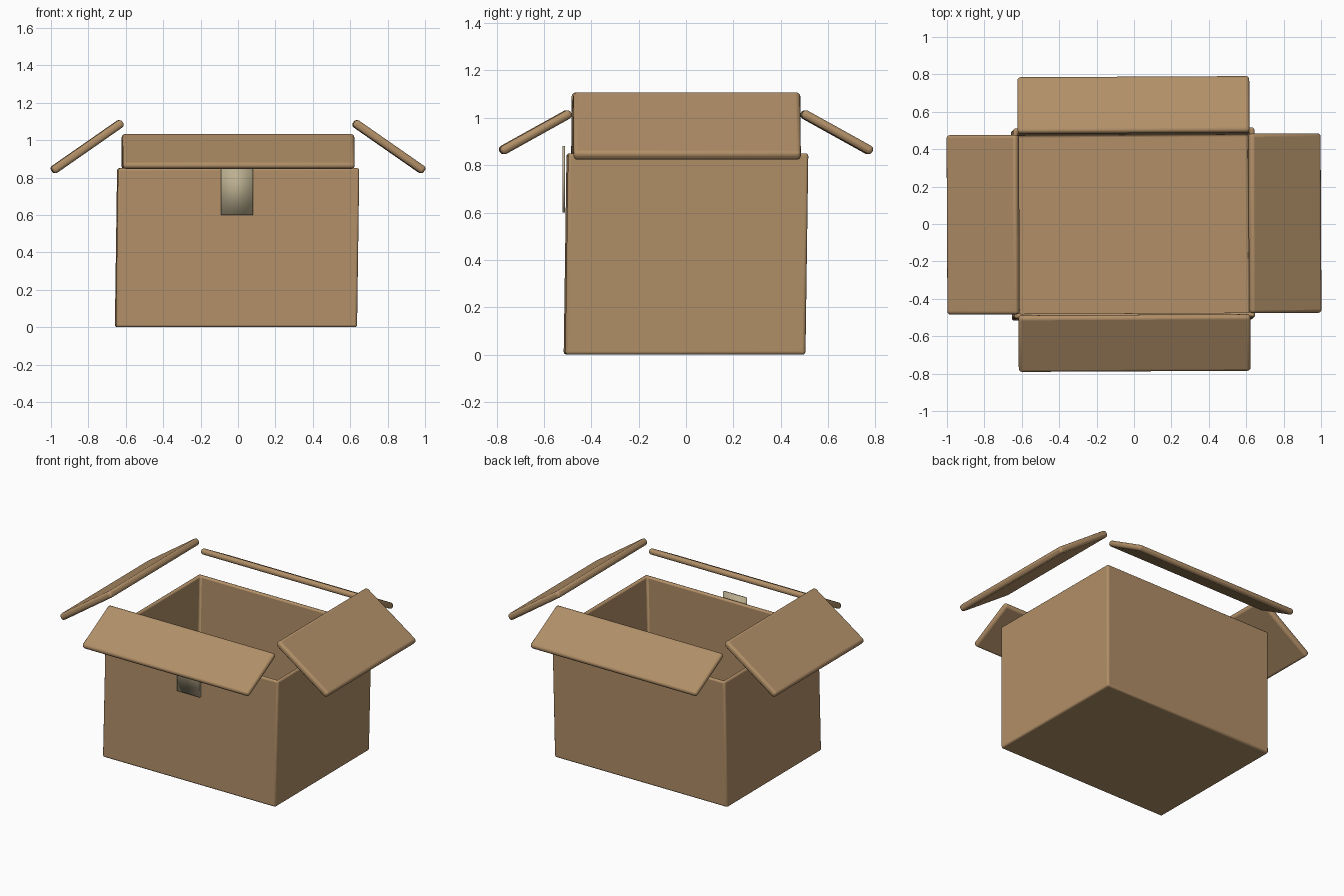
import bpy, bmesh, math
from mathutils import Matrix, Vector

if "Cube" in bpy.data.objects:
    bpy.data.objects.remove(bpy.data.objects["Cube"], do_unlink=True)


def material(name, color):
    m = bpy.data.materials.new(name)
    m.use_nodes = True
    m.diffuse_color = color
    bsdf = m.node_tree.nodes["Principled BSDF"]
    bsdf.inputs["Base Color"].default_value = color
    bsdf.inputs["Roughness"].default_value = 0.8
    return m


cardboard = material("cardboard brown", (0.44, 0.275, 0.137, 1))
tape_tan = material("tape beige", (0.50, 0.43, 0.28, 1))
TWIST = Matrix.Rotation(0.005, 4, 'Z')  # the carton sits very slightly turned


def box(size, center):
    bm = bmesh.new()
    bmesh.ops.create_cube(bm, size=1)
    bmesh.ops.scale(bm, vec=size, verts=bm.verts)
    bmesh.ops.translate(bm, vec=center, verts=bm.verts)
    return bm


def finish(bm, name, mat, bevel=0):
    bmesh.ops.recalc_face_normals(bm, faces=bm.faces)
    mesh = bpy.data.meshes.new(name)
    bm.to_mesh(mesh)
    bm.free()
    mesh.materials.append(mat)
    ob = bpy.data.objects.new(name, mesh)
    bpy.context.collection.objects.link(ob)
    bpy.ops.object.select_all(action='DESELECT')
    ob.select_set(True)
    bpy.context.view_layer.objects.active = ob
    if bevel:
        mod = ob.modifiers.new("rounded edges", 'BEVEL')
        mod.width = bevel
        mod.segments = 3
        bpy.ops.object.shade_smooth_by_angle(angle=math.radians(40))
    else:
        bpy.ops.object.shade_smooth()
    return ob


# Open carton: hollowed block, leaning slightly
WALL, HEIGHT = 0.035, 0.85
bm = box((1.29, 1.015, HEIGHT), (0, 0, HEIGHT / 2))
top = max(bm.faces, key=lambda f: f.calc_center_median().z)
bmesh.ops.inset_region(bm, faces=[top], thickness=WALL)
hole = bmesh.ops.extrude_discrete_faces(bm, faces=[top])["faces"][0]
bmesh.ops.translate(bm, vec=(0, 0, WALL - HEIGHT), verts=hole.verts)
for v in bm.verts:
    lean = 0.012 * (v.co.z / HEIGHT - 0.5)
    v.co += Vector((lean - 0.005, lean, 0))
bm.transform(TWIST)
finish(bm, "carton_body", cardboard, 0.012)


# Four sloping flaps, each swung around the opening
def flap(name, turn, width, inner, outer, thick):
    (r0, z0), (r1, z1) = inner, outer
    bm = box((math.hypot(r1 - r0, z1 - z0) + thick, width, thick), (0, 0, 0))
    slope = Matrix.Rotation(math.atan2(z0 - z1, r1 - r0), 4, 'Y')
    place = Matrix.Translation(((r0 + r1) / 2, 0, (z0 + z1) / 2))
    bm.transform(TWIST @ Matrix.Rotation(math.radians(turn), 4, 'Z') @ place @ slope)
    finish(bm, name, cardboard, 0.017)


for name, turn in (("left_flap", 0), ("right_flap", 180)):
    flap(name, turn, 0.96, (0.637, 1.083), (0.976, 0.847), 0.044)
for name, turn in (("back_flap", 90), ("front_flap", 270)):
    flap(name, turn, 1.24, (0.505, 1.012), (0.768, 0.866), 0.038)

# Strip of tape on the front, standing a little above the rim
finish(box((0.17, 0.01, 0.28), (-0.005, -0.517, 0.74)), "tape_strip", tape_tan)
